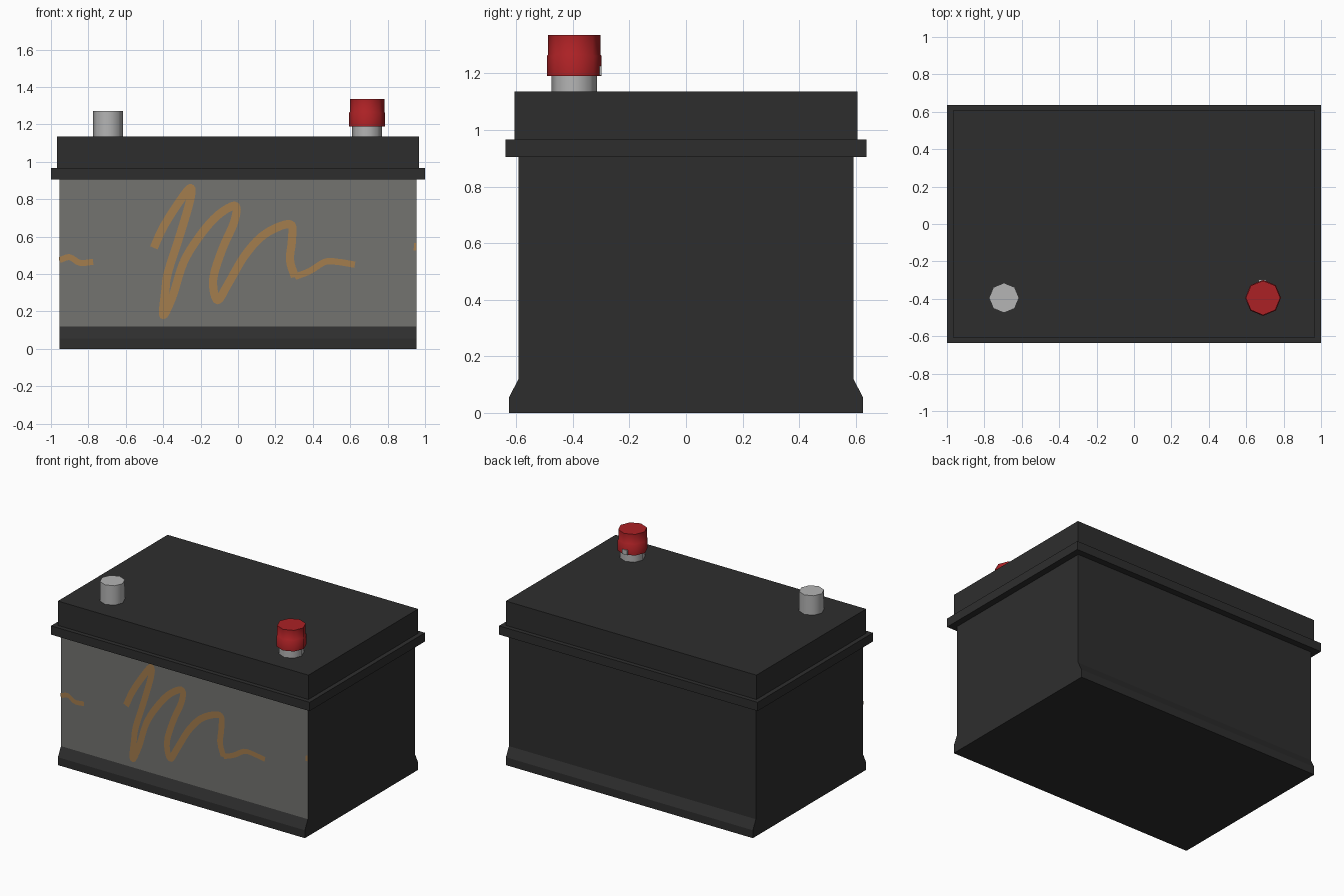
import bpy, bmesh, math
from mathutils import Vector

if "Cube" in bpy.data.objects:
    bpy.data.objects.remove(bpy.data.objects["Cube"])


def material(name, rgb):
    m = bpy.data.materials.new(name)
    m.diffuse_color = (*rgb, 1)
    m.use_nodes = True
    m.node_tree.nodes["Principled BSDF"].inputs["Base Color"].default_value = m.diffuse_color
    return m


BLACK = material("black plastic", (0.027, 0.027, 0.027))
GREY = material("label grey", (0.172, 0.172, 0.16))
ORANGE = material("label orange", (0.37, 0.205, 0.075))
LEAD = material("terminal grey", (0.46, 0.46, 0.46))
RED = material("cap red", (0.41, 0.015, 0.018))


def finish(name, bm, *mats):
    me = bpy.data.meshes.new(name)
    bm.to_mesh(me)
    bm.free()
    ob = bpy.data.objects.new(name, me)
    bpy.context.collection.objects.link(ob)
    for m in mats:
        me.materials.append(m)
    return ob


def box(name, x, y, z0, z1, mat, centre=(0, 0)):
    bm = bmesh.new()
    bmesh.ops.create_cube(bm, size=1)
    for v in bm.verts:
        v.co = (centre[0] + v.co.x * 2 * x, centre[1] + v.co.y * 2 * y,
                z0 + (v.co.z + 0.5) * (z1 - z0))
    return finish(name, bm, mat)


def lathe(name, centre, rings, mat, sides=8):
    """Stack of (radius, z) rings with closed ends."""
    bm = bmesh.new()
    loops = [[bm.verts.new((centre[0] + r * math.cos(2 * math.pi * i / sides),
                            centre[1] + r * math.sin(2 * math.pi * i / sides), z))
              for i in range(sides)] for r, z in rings]
    for a, b in zip(loops, loops[1:]):
        for i in range(sides):
            j = (i + 1) % sides
            bm.faces.new((a[i], a[j], b[j], b[i]))
    bm.faces.new(loops[0][::-1])
    bm.faces.new(loops[-1])
    ob = finish(name, bm, mat)
    bpy.context.view_layer.objects.active = ob
    ob.select_set(True)
    bpy.ops.object.shade_smooth_by_angle(angle=math.radians(50))
    ob.select_set(False)
    return ob


# Case: side profile with flared foot, extruded along x
half = [(0.625, 0), (0.625, 0.055), (0.592, 0.12), (0.592, 0.91)]
profile = half + [(-y, z) for y, z in reversed(half)]
bm = bmesh.new()
face = bm.faces.new([bm.verts.new((-0.955, y, z)) for y, z in profile])
ext = bmesh.ops.extrude_face_region(bm, geom=[face])
bmesh.ops.translate(bm, vec=(1.91, 0, 0),
                    verts=[g for g in ext["geom"] if isinstance(g, bmesh.types.BMVert)])
bmesh.ops.recalc_face_normals(bm, faces=bm.faces)
for f in bm.faces:  # label covers the upright front wall
    f.material_index = int(f.normal.y < -0.95 and f.calc_center_median().z > 0.2)
finish("case", bm, BLACK, GREY)

# Rim and lid
box("rim", 1.0, 0.637, 0.905, 0.966, BLACK)
box("lid", 0.969, 0.606, 0.96, 1.136, BLACK)

# Terminals, positive one with a red cap
lathe("negative_terminal", (-0.695, -0.395), [(0.08, 1.13), (0.08, 1.272)], LEAD)
lathe("positive_terminal", (0.69, -0.395), [(0.08, 1.13), (0.08, 1.272)], LEAD)
lathe("terminal_cap", (0.69, -0.395),
      [(0.096, 1.19), (0.096, 1.262), (0.092, 1.266), (0.092, 1.336)], RED)
box("cap_nub", 0.02, 0.01, 1.192, 1.225, LEAD, (0.685, -0.308))


# Painted squiggle: flat ribbon strokes just in front of the label
def add_poly(bm, pts):
    f = bm.faces.new([bm.verts.new((p.x, -0.595, p.y)) for p in pts])
    f.normal_update()
    if f.normal.y > 0:
        f.normal_flip()


def stroke(bm, ctrl, w, steps=5):
    P = [Vector(c) for c in ctrl]
    P = [2 * P[0] - P[1]] + P + [2 * P[-1] - P[-2]]
    line = []
    for a, b, c, d in zip(P, P[1:], P[2:], P[3:]):
        for k in range(steps):
            t = k / steps
            line.append(0.5 * (2 * b + (c - a) * t + (2 * a - 5 * b + 4 * c - d) * t * t
                               + (3 * b - a - 3 * c + d) * t ** 3))
    line.append(P[-2])
    for a, b in zip(line, line[1:]):
        d = (b - a).normalized() * w
        n = Vector((-d.y, d.x))
        add_poly(bm, [a + n, b + n, b - n, a - n])
    for p in line[1:-1]:  # round joins
        add_poly(bm, [p + Vector((math.cos(i * math.pi / 4), math.sin(i * math.pi / 4))) * w
                      for i in range(8)])


bm = bmesh.new()
stroke(bm, [(-.45, .54), (-.40, .65), (-.325, .77), (-.256, .86), (-.256, .795), (-.31, .61),
            (-.374, .41), (-.388, .315), (-.40, .18), (-.35, .28), (-.29, .465), (-.20, .61),
            (-.107, .715), (-.015, .765), (-.02, .68), (-.085, .53), (-.133, .37), (-.11, .26),
            (-.053, .347), (.037, .50), (.144, .614), (.278, .667), (.288, .58), (.278, .475),
            (.304, .385)], 0.022)
stroke(bm, [(.304, .385), (.384, .416), (.465, .465), (.534, .465), (.625, .45)], 0.017)
stroke(bm, [(-.953, .475), (-.90, .49), (-.845, .46), (-.775, .465)], 0.016)
stroke(bm, [(.946, .525), (.948, .565)], 0.007)
finish("label_squiggle", bm, ORANGE)
